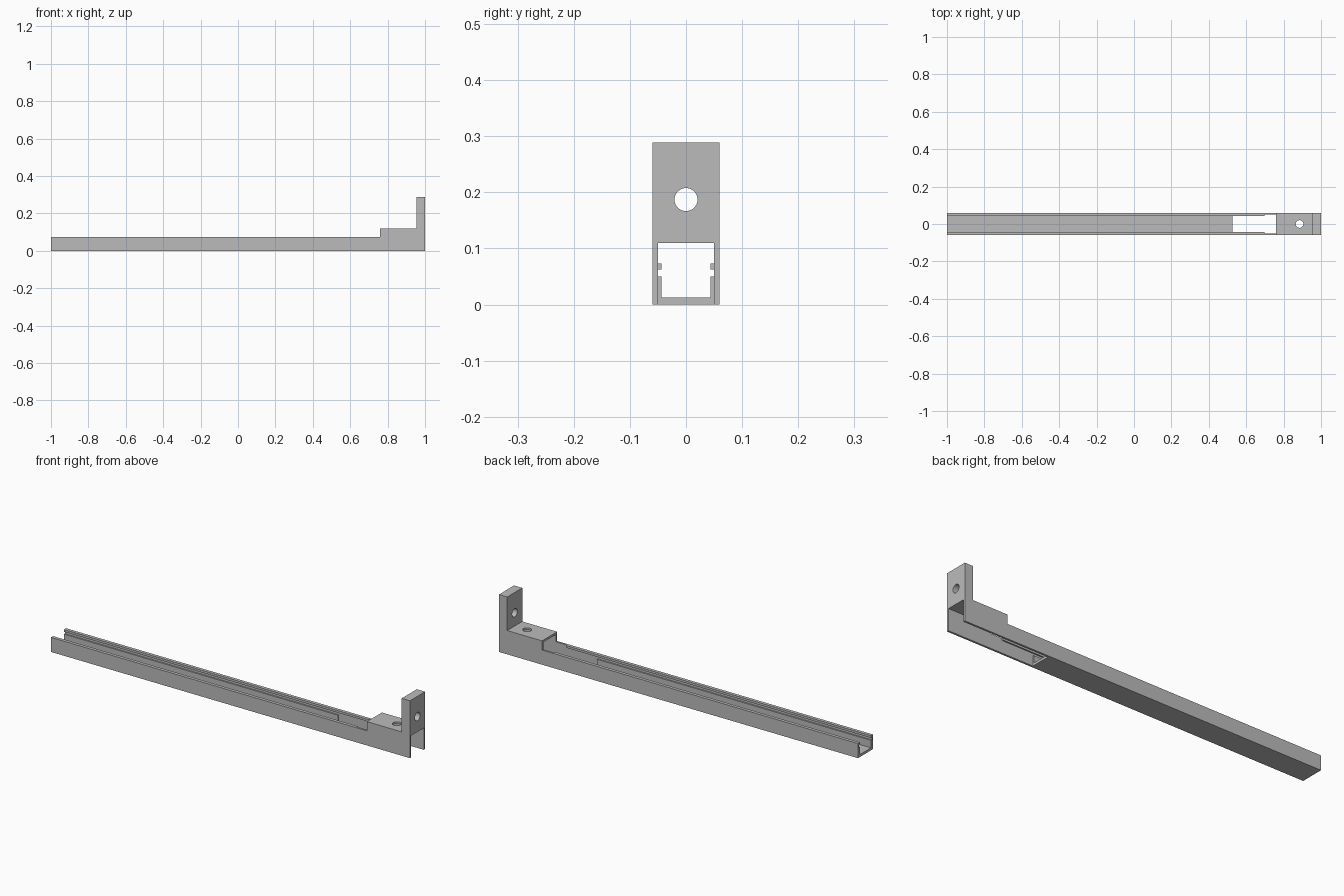
import bpy
import bmesh
from mathutils import Matrix, Vector

cube = bpy.data.objects.get("Cube")
if cube:
    bpy.data.objects.remove(cube, do_unlink=True)

grey = bpy.data.materials.new("plain grey")
grey.use_nodes = True
colour = (0.5, 0.5, 0.5, 1)
grey.diffuse_color = colour
grey.node_tree.nodes["Principled BSDF"].inputs["Base Color"].default_value = colour

# Main dimensions
HALF_W, INNER, LIP = 0.06, 0.05, 0.0435
RIM, HOOD, TOP = 0.0735, 0.12, 0.289
CEILING = 0.1095
FLOOR, LEDGE, LIP_BASE = 0.0125, 0.05, 0.0625
FLOOR_END, LIP_END, HOOD_START, PLATE_START = 0.526, 0.698, 0.76, 0.954


def prism(name, points, offset):
    """Closed prism made by sweeping a 3D polygon along an offset."""
    bm = bmesh.new()
    face = bm.faces.new([bm.verts.new(p) for p in points])
    swept = bmesh.ops.extrude_face_region(bm, geom=[face])["geom"]
    moved = [v for v in swept if isinstance(v, bmesh.types.BMVert)]
    bmesh.ops.translate(bm, verts=moved, vec=Vector(offset))
    bmesh.ops.recalc_face_normals(bm, faces=bm.faces)
    return finish(name, bm)


def finish(name, bm):
    mesh = bpy.data.meshes.new(name)
    bm.to_mesh(mesh)
    bm.free()
    mesh.materials.append(grey)
    obj = bpy.data.objects.new(name, mesh)
    bpy.context.collection.objects.link(obj)
    return obj


def channel(name, half_section, x0, x1):
    """Cutter with a mirrored (y, z) section running along x."""
    section = half_section + [(-y, z) for y, z in reversed(half_section)]
    return prism(name, [(x0, y, z) for y, z in section], (x1 - x0, 0, 0))


def drill(name, centre, axis):
    bm = bmesh.new()
    bmesh.ops.create_cone(bm, cap_ends=True, segments=48, radius1=0.0205,
                          radius2=0.0205, depth=0.12)
    turn = Vector((0, 0, 1)).rotation_difference(Vector(axis)).to_matrix().to_4x4()
    bmesh.ops.transform(bm, verts=bm.verts, matrix=Matrix.Translation(centre) @ turn)
    return finish(name, bm)


# Solid rail with raised hood and upright end plate
side = [(-1, 0), (1, 0), (1, TOP), (PLATE_START, TOP), (PLATE_START, HOOD),
        (HOOD_START, HOOD), (HOOD_START, RIM), (-1, RIM)]
rail = prism("rail_bracket", [(x, -HALF_W, z) for x, z in side], (0, 2 * HALF_W, 0))

# Lipped slot above the floor, open-bottomed slot, and tunnel under the hood
upper = [(INNER, LIP_BASE), (LIP, LIP_BASE), (LIP, CEILING)]
cutters = [
    channel("tunnel_cutter", [(INNER, -0.1), (INNER, CEILING)], LIP_END, 1.1),
    channel("open_slot_cutter", [(INNER, -0.1)] + upper, FLOOR_END, 0.73),
    channel("floor_slot_cutter",
            [(LIP, FLOOR), (LIP, LEDGE), (INNER, LEDGE)] + upper, -1.1, 0.6),
    # Screw holes
    drill("plate_hole_cutter", (0.98, 0, 0.187), (1, 0, 0)),
    drill("hood_hole_cutter", (0.885, 0, 0.115), (0, 0, 1)),
]

bpy.context.view_layer.objects.active = rail
for cutter in cutters:
    cutter.hide_render = True
    cut = rail.modifiers.new(cutter.name, "BOOLEAN")
    cut.operation = "DIFFERENCE"
    cut.solver = "EXACT"
    cut.object = cutter
    bpy.ops.object.modifier_apply(modifier=cut.name)
    bpy.data.objects.remove(cutter, do_unlink=True)

# Smooth hole walls, keep corners sharp
bpy.ops.object.select_all(action="DESELECT")
rail.select_set(True)
bpy.ops.object.shade_smooth_by_angle()
